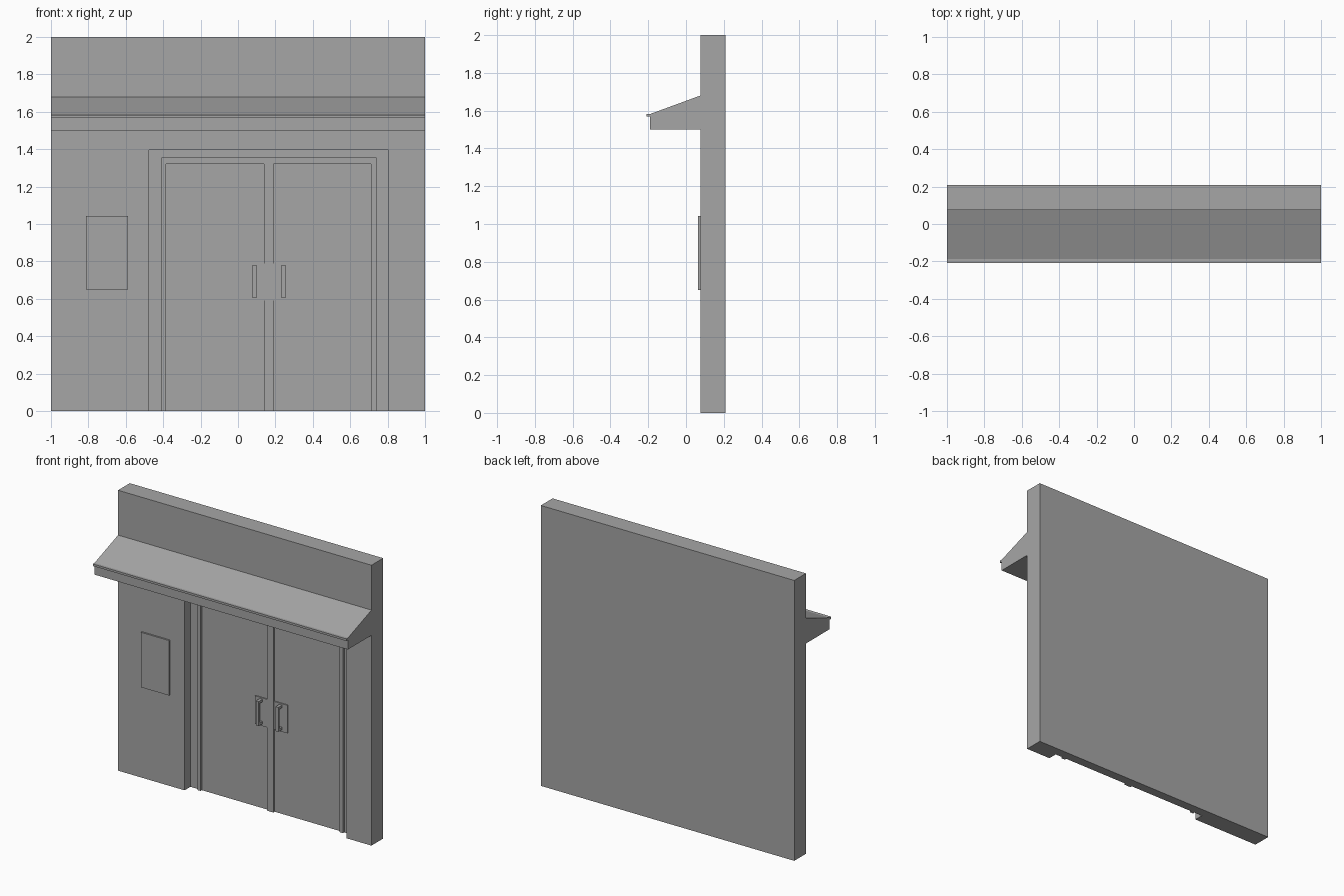
import bpy, bmesh

if "Cube" in bpy.data.objects:
    bpy.data.objects.remove(bpy.data.objects["Cube"])

grey = bpy.data.materials.new("plain_grey")
grey.diffuse_color = (0.38, 0.38, 0.38, 1)
grey.use_nodes = True
grey.node_tree.nodes["Principled BSDF"].inputs["Base Color"].default_value = grey.diffuse_color

WALL_F, WALL_B = 0.076, 0.208      # wall front and back
DOOR = WALL_F + 0.066              # door surface inside the recess


def finish(name, bm):
    bmesh.ops.recalc_face_normals(bm, faces=bm.faces)
    me = bpy.data.meshes.new(name)
    bm.to_mesh(me)
    bm.free()
    me.materials.append(grey)
    ob = bpy.data.objects.new(name, me)
    bpy.context.collection.objects.link(ob)
    return ob


def box(name, x0, x1, y0, y1, z0, z1):
    bm = bmesh.new()
    bmesh.ops.create_cube(bm, size=1)
    for v in bm.verts:
        v.co = (x0 + (v.co.x + .5) * (x1 - x0),
                y0 + (v.co.y + .5) * (y1 - y0),
                z0 + (v.co.z + .5) * (z1 - z0))
    return finish(name, bm)


def extrude(name, pts, vec):
    bm = bmesh.new()
    face = bm.faces.new([bm.verts.new(p) for p in pts])
    new = bmesh.ops.extrude_face_region(bm, geom=[face])["geom"]
    bmesh.ops.translate(bm, vec=vec,
                        verts=[g for g in new if isinstance(g, bmesh.types.BMVert)])
    return finish(name, bm)


# wall with a doorway recess cut into its front
wall = box("wall", -1, 1, WALL_F, WALL_B, 0, 2)
cutter = box("recess_cutter", -0.475, 0.805, WALL_F - 0.1, DOOR, -0.1, 1.395)
cutter.hide_render = True
mod = wall.modifiers.new("recess", "BOOLEAN")
mod.operation, mod.solver, mod.object = "DIFFERENCE", "EXACT", cutter
bpy.context.view_layer.objects.active = wall
bpy.ops.object.modifier_apply(modifier=mod.name)
bpy.data.objects.remove(cutter)

# sloping canopy with a thin front lip
canopy = [(WALL_F, 1.68), (-0.188, 1.583), (-0.208, 1.583), (-0.208, 1.568),
          (-0.19, 1.568), (-0.19, 1.50), (WALL_F, 1.50)]
extrude("canopy", [(-1, y, z) for y, z in canopy], (2, 0, 0))

# door frame: one arch-shaped profile
x0, x1, i0, i1 = -0.41, 0.74, -0.385, 0.712
frame = [(x0, 0), (x0, 1.355), (x1, 1.355), (x1, 0),
         (i1, 0), (i1, 1.32), (i0, 1.32), (i0, 0)]
extrude("door_frame", [(x, DOOR, z) for x, z in frame], (0, -0.015, 0))

# centre post and the lock plate behind the handles
box("centre_post", 0.14, 0.19, DOOR - 0.015, DOOR, 0, 1.32)
for side, a, b in (("left", 0.04, 0.14), ("right", 0.19, 0.295)):
    box(side + "_lock_plate", a, b, DOOR - 0.008, DOOR, 0.59, 0.79)

# bracket-shaped pull handles
y_out, y_in, y_bar = DOOR - 0.05, DOOR, DOOR - 0.036
grip = [(y_in, 0.605), (y_out, 0.605), (y_out, 0.78), (y_in, 0.78),
        (y_in, 0.762), (y_bar, 0.762), (y_bar, 0.623), (y_in, 0.623)]
for side, x in (("left", 0.077), ("right", 0.232)):
    extrude(side + "_handle", [(x, y, z) for y, z in grip], (0.022, 0, 0))

# notice board beside the door
box("notice_board", -0.812, -0.588, WALL_F - 0.012, WALL_F, 0.65, 1.042)
